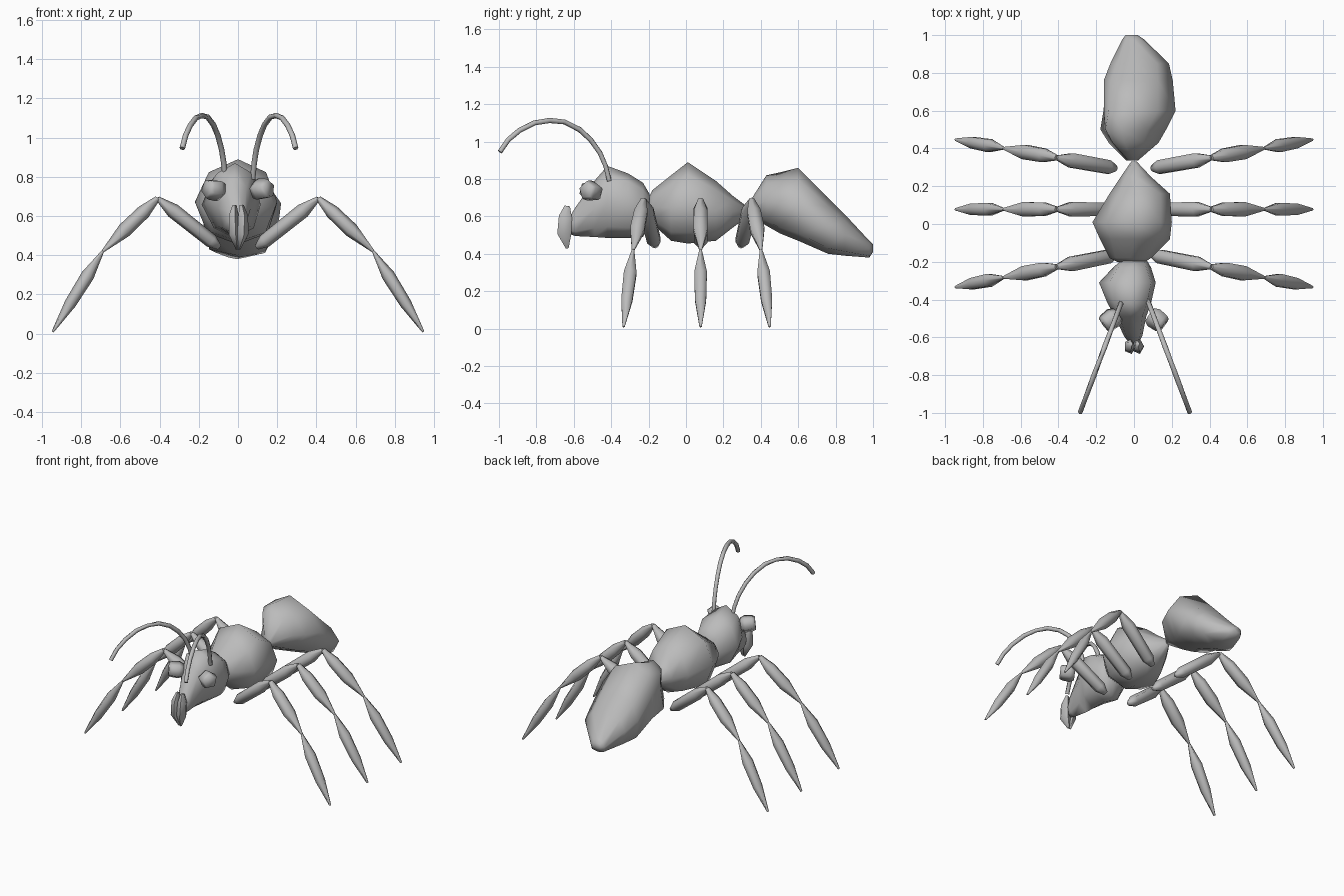
import bpy, bmesh
from math import cos, sin, pi, radians, copysign
from mathutils import Vector

cube = bpy.data.objects.get("Cube")
if cube:
    bpy.data.objects.remove(cube)

grey = bpy.data.materials.new("plain grey")
grey.use_nodes = True
colour = (0.5, 0.5, 0.5, 1)
grey.diffuse_color = colour
grey.node_tree.nodes["Principled BSDF"].inputs["Base Color"].default_value = colour


def skin(name, rings):
    """Skin a list of vertex rings into a closed, smooth-shaded object."""
    bm = bmesh.new()
    loops = [[bm.verts.new(p) for p in ring] for ring in rings]
    n = len(loops[0])
    for a, b in zip(loops, loops[1:]):
        for i in range(n):
            j = (i + 1) % n
            bm.faces.new((a[i], a[j], b[j], b[i]))
    bm.faces.new(loops[0])
    bm.faces.new(loops[-1][::-1])
    bmesh.ops.recalc_face_normals(bm, faces=bm.faces)
    mesh = bpy.data.meshes.new(name)
    bm.to_mesh(mesh)
    bm.free()
    mesh.materials.append(grey)
    mesh.shade_smooth()
    mesh.set_sharp_from_angle(angle=radians(75))
    obj = bpy.data.objects.new(name, mesh)
    bpy.context.collection.objects.link(obj)


def body(name, stations, top, bottom, sides=8):
    """Loft along y; each station is (y, x left, x right, z bottom, z top, ridge shift in x).
    The exponents top and bottom make each half pointed or square."""
    rings = []
    for y, x0, x1, z0, z1, lean in stations:
        ring = []
        for i in range(sides):
            a = 2 * pi * i / sides
            power = top if sin(a) > 0 else bottom
            c, s = (copysign(abs(f) ** power, f) for f in (cos(a), sin(a)))
            ring.append(((x0 + x1) / 2 + c * (x1 - x0) / 2 + lean * abs(s), y,
                         (z0 + z1) / 2 + s * (z1 - z0) / 2))
        rings.append(ring)
    skin(name, rings)


def tube(name, points, radii, sides=6, depth=1.0):
    """Limb through points, with one radius at each point; depth scales it along y."""
    pts = [Vector(p) for p in points]
    rings = []
    for i, p in enumerate(pts):
        d = (pts[min(i + 1, len(pts) - 1)] - pts[max(i - 1, 0)]).normalized()
        u = d.cross(Vector((0, 1, 0))).normalized()
        v = d.cross(u)
        angles = [2 * pi * k / sides for k in range(sides)]
        rings.append([p + radii[i] * (u * cos(a) + v * sin(a) * depth) for a in angles])
    skin(name, rings)


def spindle(name, start, end, profile, sides=6, depth=1.0):
    """Straight limb segment; profile lists (fraction along, radius)."""
    a, b = Vector(start), Vector(end)
    tube(name, [a.lerp(b, t) for t, r in profile], [r for t, r in profile], sides, depth)


# Body sections
body("head", [(-0.64, -0.02, 0.02, 0.51, 0.57, 0), (-0.59, -0.055, 0.045, 0.495, 0.65, 0),
              (-0.49, -0.10, 0.065, 0.49, 0.79, 0), (-0.42, -0.14, 0.09, 0.485, 0.87, 0.01),
              (-0.31, -0.185, 0.115, 0.485, 0.83, 0.02), (-0.23, -0.11, 0.09, 0.49, 0.78, 0),
              (-0.195, -0.07, 0.07, 0.56, 0.72, 0)], 0.85, 1.1)
body("thorax", [(-0.20, -0.09, 0.06, 0.60, 0.70, 0), (-0.18, -0.13, 0.09, 0.56, 0.74, 0),
                (-0.08, -0.18, 0.19, 0.47, 0.82, 0), (0.01, -0.22, 0.20, 0.455, 0.89, 0.01),
                (0.16, -0.13, 0.19, 0.47, 0.79, 0), (0.25, -0.07, 0.09, 0.54, 0.71, 0),
                (0.33, -0.015, 0.015, 0.60, 0.65, 0)], 1.05, 0.9)
body("abdomen", [(0.335, -0.04, 0.02, 0.61, 0.67, 0), (0.43, -0.11, 0.13, 0.55, 0.82, -0.06),
                 (0.50, -0.155, 0.17, 0.51, 0.835, -0.07), (0.60, -0.16, 0.22, 0.47, 0.86, -0.05),
                 (0.76, -0.16, 0.205, 0.40, 0.70, -0.03), (0.85, -0.125, 0.185, 0.39, 0.61, -0.02),
                 (0.98, -0.06, 0.05, 0.38, 0.47, 0), (1.0, -0.045, 0.02, 0.41, 0.45, 0)], 1.1, 0.65)

# Segment shapes
femur = [(0, 0.014), (0.13, 0.036), (0.75, 0.038), (1, 0.012)]
tibia = [(0, 0.014), (0.25, 0.036), (0.6, 0.038), (1, 0.007)]
tarsus = [(0, 0.007), (0.3, 0.034), (0.65, 0.03), (1, 0.006)]

for side, s in (("left", 1), ("right", -1)):
    # Legs: hip, knee, ankle and foot, spread by the slope along y
    for leg, y, slope in (("front", -0.165, -0.2), ("middle", 0.078, 0), ("rear", 0.295, 0.18)):
        joints = [(s * x, y + slope * (x - 0.1), z) for x, z in
                  ((0.095, 0.44), (0.41, 0.69), (0.69, 0.42), (0.945, 0.01))]
        for part, shape, a, b in zip(("femur", "tibia", "tarsus"), (femur, tibia, tarsus),
                                     joints, joints[1:]):
            spindle(f"{side}_{leg}_{part}", a, b, shape, depth=1.15)
    # Antenna arching forward and outward
    arch = ((-0.41, 0.79), (-0.43, 0.87), (-0.46, 0.94), (-0.51, 1.01), (-0.57, 1.065),
            (-0.65, 1.105), (-0.73, 1.113), (-0.81, 1.10), (-0.89, 1.06), (-0.95, 1.01), (-0.995, 0.945))
    path = [(s * (0.07 - 0.375 * (y + 0.41)) + 0.005, y, z) for y, z in arch]
    tube(f"{side}_antenna", path, [0.014] * len(arch))
    # Eye
    spindle(f"{side}_eye", (s * 0.085, -0.48, 0.73), (s * 0.16, -0.535, 0.74),
            [(0, 0.045), (0.3, 0.058), (0.8, 0.054), (1, 0.045)], 5)
    # Mandible, the pair meeting at the front
    tube(f"{side}_mandible",
         [(s * 0.018, -0.635, 0.655), (s * 0.024, -0.645, 0.60),
          (s * 0.022, -0.65, 0.51), (s * 0.006, -0.635, 0.43)],
         [0.012, 0.028, 0.031, 0.006], 5, 1.3)
